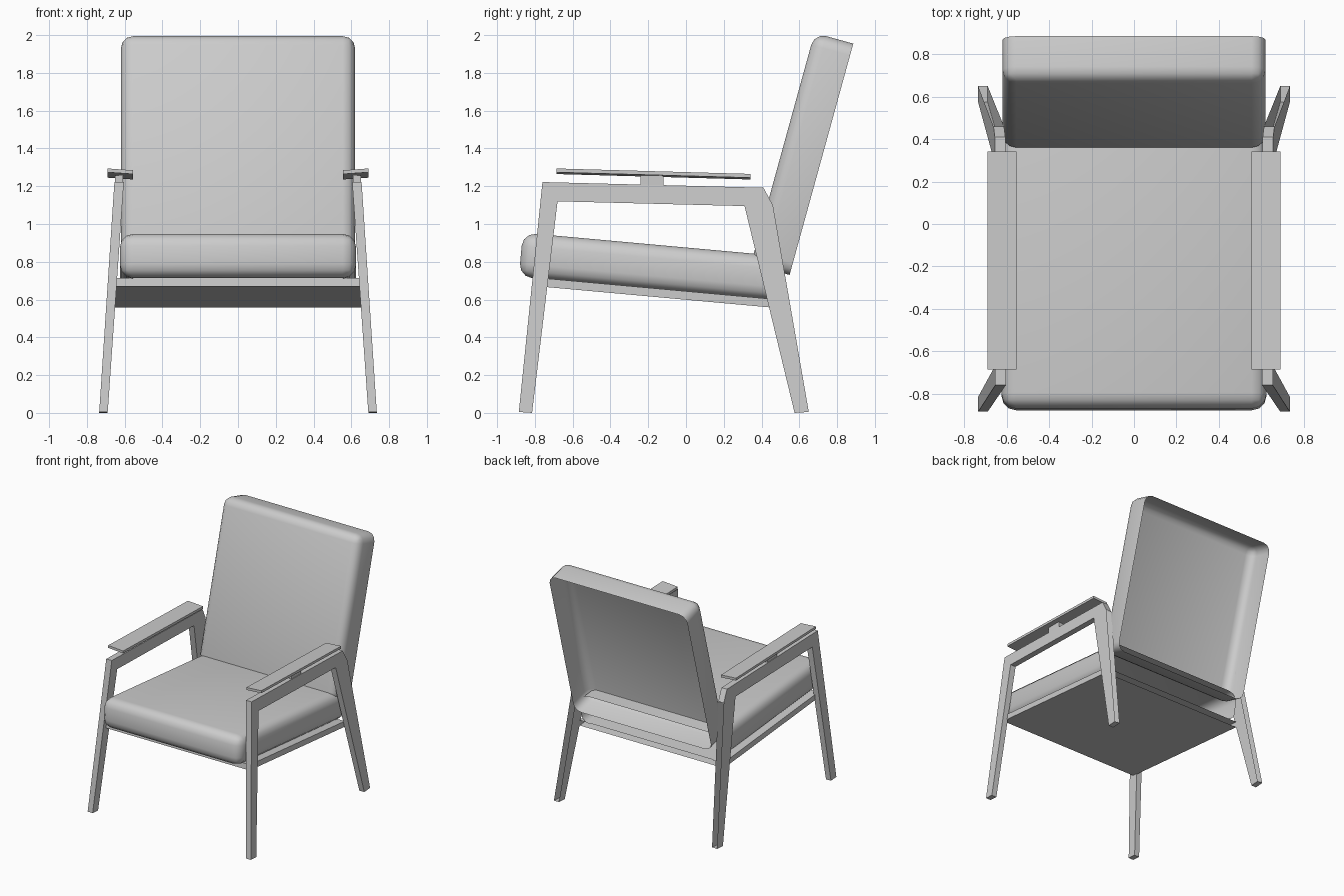
import bpy, bmesh, math
from mathutils import Matrix

if "Cube" in bpy.data.objects:
    bpy.data.objects.remove(bpy.data.objects["Cube"])


def finish(name, bm, smooth=False, mirror=False):
    bmesh.ops.recalc_face_normals(bm, faces=bm.faces)
    me = bpy.data.meshes.new(name)
    bm.to_mesh(me)
    bm.free()
    for p in me.polygons:
        p.use_smooth = smooth
    ob = bpy.data.objects.new(name, me)
    bpy.context.collection.objects.link(ob)
    if mirror:
        ob.modifiers.new("mirror", 'MIRROR')
    return ob


def box(x0, x1, y0, y1, z0, z1):
    bm = bmesh.new()
    bmesh.ops.create_cube(bm, size=1)
    for v in bm.verts:
        v.co.x = x1 if v.co.x > 0 else x0
        v.co.y = y1 if v.co.y > 0 else y0
        v.co.z = z1 if v.co.z > 0 else z0
    return bm


def open_shell(name, half_w, depth, height, origin, tilt, bevel=0, drop_bottom=False):
    """Tilted box whose rear is open; origin is the lower front edge (y, z)."""
    bm = box(-half_w, half_w, 0, depth, 0, height)
    bm.normal_update()
    bmesh.ops.delete(bm, geom=[f for f in bm.faces if f.normal.y > 0.9],
                     context='FACES_ONLY')
    if bevel:
        edges = [e for e in bm.edges if not e.is_boundary]
        bmesh.ops.bevel(bm, geom=edges, offset=bevel, segments=3,
                        profile=0.5, affect='EDGES')
    if drop_bottom:
        bm.normal_update()
        bmesh.ops.delete(bm, geom=[f for f in bm.faces if f.normal.z < -0.99],
                         context='FACES_ONLY')
    bm.transform(Matrix.Translation((0, *origin)) @
                 Matrix.Rotation(math.radians(tilt), 4, 'X'))
    return finish(name, bm, smooth=bevel > 0)


# Cushions and seat board, all open at the rear
open_shell("seat_cushion", 0.625, 1.34, 0.235, (-0.885, 0.72), -5.2, 0.07, True)
open_shell("back_cushion", 0.62, 0.213, 1.27, (0.343, 0.787), -15.4, 0.065)
open_shell("seat_board", 0.65, 1.225, 0.045, (-0.78, 0.67), -5.2)

# Side frame: front leg, rail and rear leg in one leaning profile
profile = [(-0.885, 0.005), (-0.76, 1.222), (0.41, 1.192), (0.46, 1.10), (0.65, 0.005),
           (0.575, 0), (0.31, 1.095), (-0.68, 1.12), (-0.815, 0)]
bm = bmesh.new()
inner = [bm.verts.new((0.69 - 0.07 * z, y, z)) for y, z in profile]
outer = [bm.verts.new((0.735 - 0.066 * z, y, z)) for y, z in profile]
bm.faces.new(inner)
bm.faces.new(outer[::-1])
n = len(profile)
walls = []
for i in range(n):
    j = (i + 1) % n
    walls.append(bm.faces.new((inner[i], outer[i], outer[j], inner[j])))
bmesh.ops.recalc_face_normals(bm, faces=bm.faces)
bm.faces.remove(walls[3])  # rear of the back leg is open
finish("side_frame", bm, mirror=True)

# Armrest board, sloping down to the rear and slightly up outwards
bm = box(0.555, 0.69, -0.685, 0.342, 0, 0.02)
for v in bm.verts:
    v.co.z += 1.25 - 0.028 * (v.co.y + 0.17) + 0.07 * (v.co.x - 0.555)
finish("armrest", bm, mirror=True)

# Spacer between rail and armrest
finish("armrest_spacer", box(0.61, 0.65, -0.24, -0.12, 1.19, 1.256), mirror=True)
